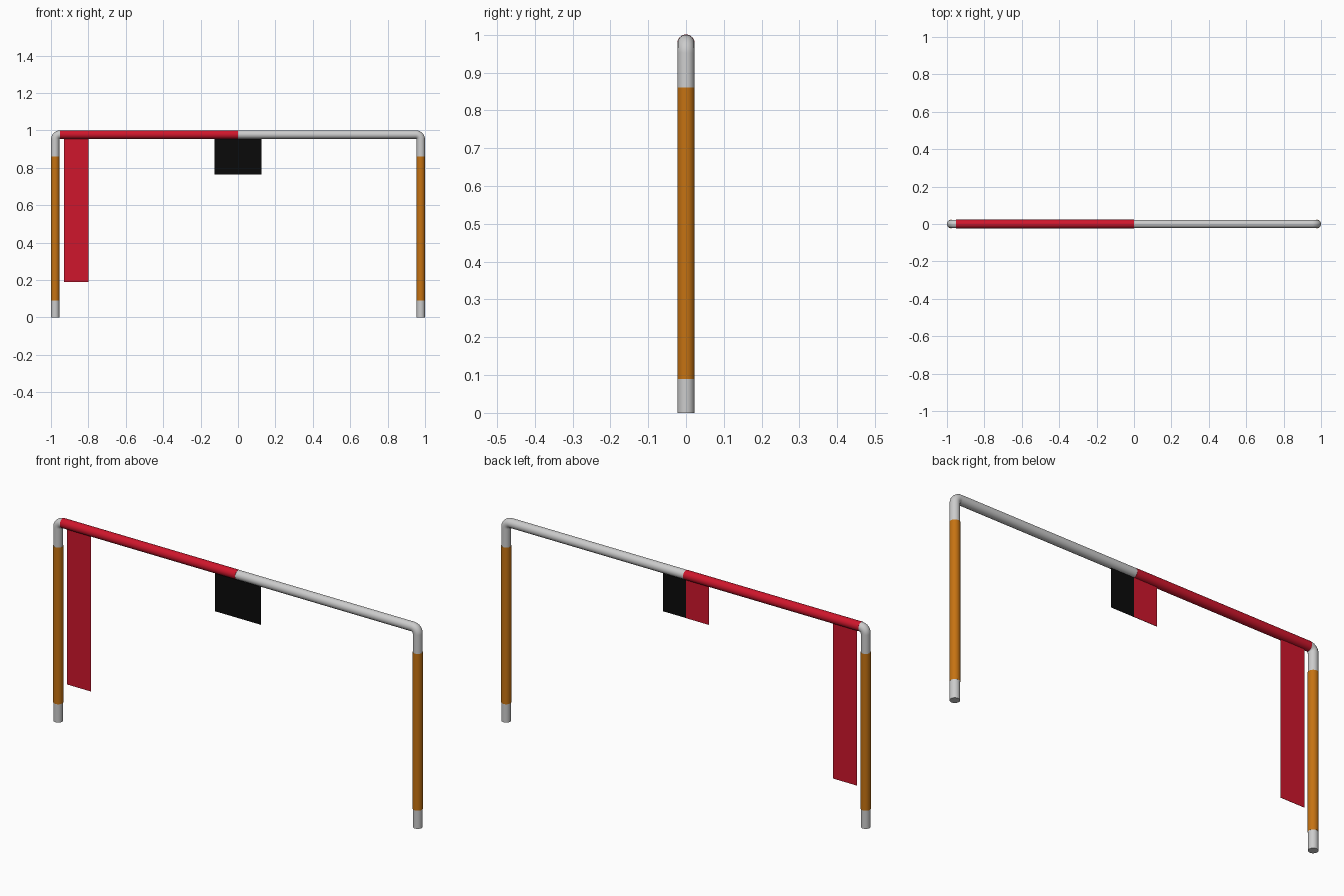
import bpy
from math import pi, sin, cos, radians

if "Cube" in bpy.data.objects:
    bpy.data.objects.remove(bpy.data.objects["Cube"])

R = 0.0225          # tube radius
X = 1 - R           # post centre line
Z = 1 - R           # crossbar centre line
BEND = 0.026        # corner radius of the centre line


def material(name, color):
    m = bpy.data.materials.new(name)
    m.diffuse_color = (*color, 1)
    m.use_nodes = True
    m.node_tree.nodes["Principled BSDF"].inputs["Base Color"].default_value = m.diffuse_color
    return m


red = material("red", (0.62, 0.008, 0.025))
orange = material("orange", (0.56, 0.17, 0.006))
black = material("black", (0.003, 0.003, 0.003))


def finish(obj, name, mat):
    obj.name = name
    if mat:
        obj.data.materials.append(mat)
    return obj


def sleeve(name, a, b, mat, axis):
    """Thin coloured wrap on the tube, from point a to b along x or z."""
    mid = [(p + q) / 2 for p, q in zip(a, b)]
    length = sum(abs(q - p) for p, q in zip(a, b))
    rot = (0, pi / 2, 0) if axis == "x" else (0, 0, 0)
    bpy.ops.mesh.primitive_cylinder_add(vertices=32, radius=R + 0.0005,
                                        depth=length, location=mid, rotation=rot)
    bpy.ops.object.shade_smooth_by_angle(angle=radians(40))
    return finish(bpy.context.object, name, mat)


def panel(name, x0, x1, z0, z1, mat, y=0.0):
    """Thin hanging cloth panel."""
    bpy.ops.mesh.primitive_cube_add(size=1, location=((x0 + x1) / 2, y, (z0 + z1) / 2))
    obj = bpy.context.object
    obj.scale = (x1 - x0, 0.001, z1 - z0)
    return finish(obj, name, mat)


# Bent tube frame: one path swept with a round section
N = 10
arc = [(X - BEND + BEND * cos(pi / 2 * i / N), Z - BEND + BEND * sin(pi / 2 * i / N))
       for i in range(N + 1)]
half = [(X, 0)] + arc
path = [(-x, z) for x, z in half] + half[::-1]
curve = bpy.data.curves.new("frame", "CURVE")
curve.dimensions = "3D"
curve.bevel_depth = R
curve.bevel_resolution = 6
curve.use_fill_caps = True
spline = curve.splines.new("POLY")
spline.points.add(len(path) - 1)
for p, (x, z) in zip(spline.points, path):
    p.co = (x, 0, z, 1)
frame = bpy.data.objects.new("frame", curve)
bpy.context.collection.objects.link(frame)
bpy.context.view_layer.objects.active = frame
frame.select_set(True)
bpy.ops.object.convert(target="MESH")
bpy.ops.object.shade_smooth_by_angle(angle=radians(40))

# Orange wraps on both posts
for side, s in (("left", -1), ("right", 1)):
    sleeve(side + "_post_wrap", (s * X, 0, 0.09), (s * X, 0, 0.86), orange, "z")

# Red wrap on the left half of the crossbar
sleeve("crossbar_wrap", (-0.953, 0, Z), (0, 0, Z), red, "x")

# Hanging panels: long banner, centre sign, red half on the sign's back
panel("banner", -0.93, -0.80, 0.19, Z, red)
panel("centre_sign", -0.125, 0.125, 0.765, Z, black)
panel("sign_back_half", -0.125, 0, 0.765, Z, red, y=0.001)
